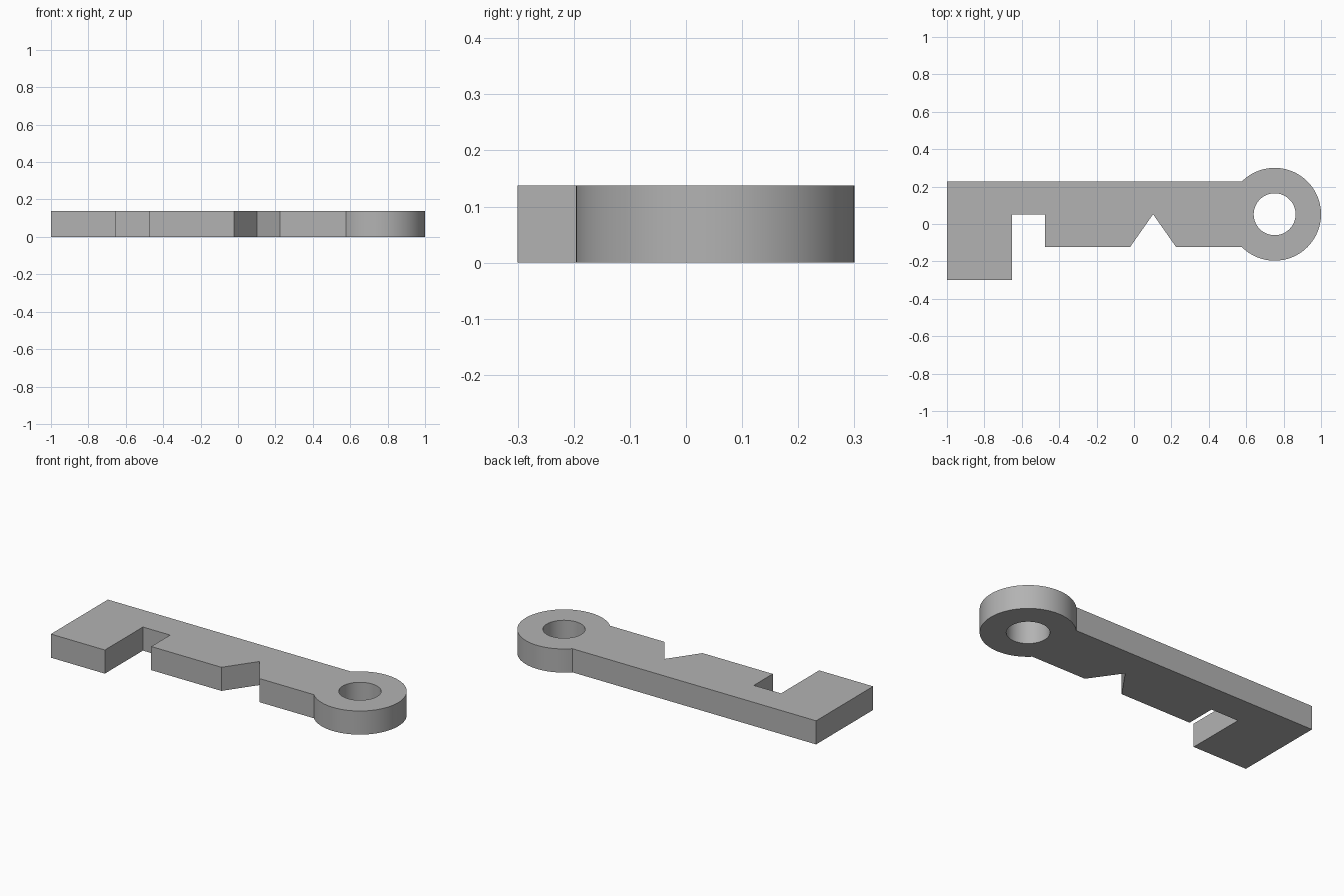
import bpy
import bmesh
from math import asin, cos, sin, pi

HEIGHT = 0.138
EYE_X, EYE_Y = 0.752, 0.052      # centre of the round end
EYE_R, HOLE_R = 0.248, 0.112
HALF = 0.175                     # half width of the bar
SEGMENTS = 96

cube = bpy.data.objects.get("Cube")
if cube:
    bpy.data.objects.remove(cube, do_unlink=True)

grey = bpy.data.materials.new("plain grey")
grey.use_nodes = True
colour = (0.45, 0.45, 0.45, 1)
grey.diffuse_color = colour
grey.node_tree.nodes["Principled BSDF"].inputs["Base Color"].default_value = colour


def arc(radius, start, end, steps):
    """Points around the centre of the round end."""
    angles = [start + (end - start) * i / steps for i in range(steps + 1)]
    return [(EYE_X + radius * cos(a), EYE_Y + radius * sin(a)) for a in angles]


def prism(name, outline, bottom, top):
    """Solid made by raising a flat outline."""
    bm = bmesh.new()
    face = bm.faces.new([bm.verts.new((x, y, bottom)) for x, y in outline])
    raised = bmesh.ops.extrude_face_region(bm, geom=[face])["geom"]
    verts = [v for v in raised if isinstance(v, bmesh.types.BMVert)]
    bmesh.ops.translate(bm, verts=verts, vec=(0, 0, top - bottom))
    bmesh.ops.recalc_face_normals(bm, faces=bm.faces)
    mesh = bpy.data.meshes.new(name)
    bm.to_mesh(mesh)
    bm.free()
    mesh.materials.append(grey)
    obj = bpy.data.objects.new(name, mesh)
    bpy.context.collection.objects.link(obj)
    return obj


# Bar with a hooked end, square notch, V notch and round end
low, high = EYE_Y - HALF, EYE_Y + HALF
join = asin(HALF / EYE_R)
outline = [
    (-1, high), (-1, -0.3), (-0.651, -0.3),
    (-0.651, EYE_Y), (-0.475, EYE_Y), (-0.475, low),
    (-0.021, low), (0.102, EYE_Y), (0.225, low),
]
outline += arc(EYE_R, join - pi, pi - join, SEGMENTS)
lever = prism("notched_lever", outline, 0, HEIGHT)

# Pivot hole through the round end
cutter = prism("hole_cutter", arc(HOLE_R, 0, 2 * pi, SEGMENTS)[:-1], -0.1, HEIGHT + 0.1)
cutter.hide_render = True
cutter.hide_set(True)
cut = lever.modifiers.new("pivot_hole", "BOOLEAN")
cut.operation = "DIFFERENCE"
cut.solver = "EXACT"
cut.object = cutter

# Apply the cut, then smooth only the round walls
bpy.ops.object.select_all(action="DESELECT")
lever.select_set(True)
bpy.context.view_layer.objects.active = lever
bpy.ops.object.modifier_apply(modifier=cut.name)
bpy.data.objects.remove(cutter, do_unlink=True)
bpy.ops.object.shade_smooth_by_angle(angle=pi / 6)
